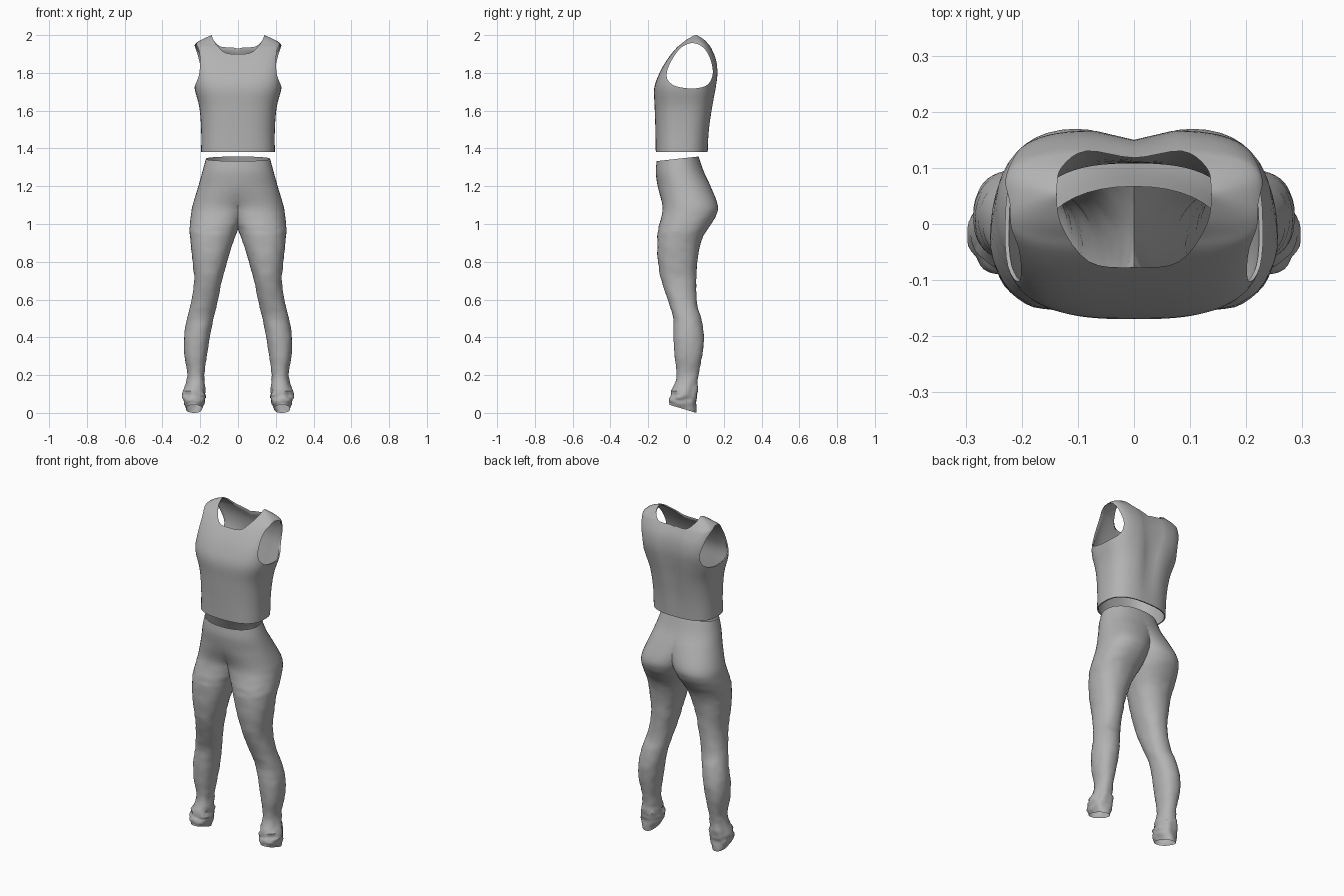
import bpy, bmesh, math
from mathutils import Vector, noise

if "Cube" in bpy.data.objects:
    bpy.data.objects.remove(bpy.data.objects["Cube"])

fabric = bpy.data.materials.new("grey fabric")
fabric.use_nodes = True
GREY = (0.45, 0.45, 0.45, 1)
fabric.diffuse_color = GREY
fabric.node_tree.nodes["Principled BSDF"].inputs["Base Color"].default_value = GREY


def smooth_path(rows, steps, closed=False):
    """Catmull-Rom resampling of a list of equal-length tuples."""
    n, out = len(rows), []
    pick = (lambda i: rows[i % n]) if closed else (lambda i: rows[min(max(i, 0), n - 1)])
    for i in range(n if closed else n - 1):
        for s in range(steps):
            t = s / steps
            out.append([0.5 * (2 * b + (c - a) * t + (2 * a - 5 * b + 4 * c - d) * t * t
                               + (3 * b - a - 3 * c + d) * t ** 3)
                        for a, b, c, d in zip(pick(i - 1), pick(i), pick(i + 1), pick(i + 2))])
    if not closed:
        out.append(list(rows[-1]))
    return out


def power(v, e):
    return math.copysign(abs(v) ** (2 / e), v)


def loft(rings):
    """Open tube through rings of points, listed from low to high."""
    bm = bmesh.new()
    loops = [[bm.verts.new(p) for p in ring] for ring in rings]
    for low, high in zip(loops, loops[1:]):
        for i in range(len(low)):
            j = (i + 1) % len(low)
            bm.faces.new((low[i], low[j], high[j], high[i]))
    return bm


def make_object(name, bm):
    mesh = bpy.data.meshes.new(name)
    bm.to_mesh(mesh)
    bm.free()
    mesh.materials.append(fabric)
    ob = bpy.data.objects.new(name, mesh)
    bpy.context.collection.objects.link(ob)
    return ob


def activate(ob):
    bpy.ops.object.select_all(action="DESELECT")
    ob.select_set(True)
    bpy.context.view_layer.objects.active = ob


def apply_modifier(ob, kind, **settings):
    mod = ob.modifiers.new(kind.lower(), kind)
    for key, value in settings.items():
        setattr(mod, key, value)
    activate(ob)
    bpy.ops.object.modifier_apply(modifier=mod.name)


def cut(ob, outline, place, start, end):
    """Cut a prism with the given outline out of an object."""
    bm = loft([[place(p, d) for p in outline] for d in (start, end)])
    bmesh.ops.holes_fill(bm, edges=[e for e in bm.edges if e.is_boundary], sides=0)
    bmesh.ops.recalc_face_normals(bm, faces=bm.faces)
    cutter = make_object("cutter", bm)
    cutter.hide_render = True
    apply_modifier(ob, "BOOLEAN", operation="DIFFERENCE", solver="EXACT", object=cutter)
    bpy.data.objects.remove(cutter)


# Sleeveless top: height, half width, front, back, squareness
TOP = [
    (1.38, .195, -.16, .115, 2.6), (1.50, .195, -.162, .125, 2.6),
    (1.62, .205, -.166, .143, 2.7), (1.72, .23, -.168, .16, 3),
    (1.80, .228, -.14, .168, 3.8), (1.87, .23, -.1, .16, 4),
    (1.93, .232, -.053, .135, 4), (1.955, .225, -.025, .118, 3.5),
    (1.98, .185, 0, .1, 2.6), (2.0, .138, .03, .075, 2.2),
]
rings = []
for z, w, front, back, e in smooth_path(TOP, 4):
    ring = []
    for k in range(64):
        a = math.tau * k / 64
        x = w * power(math.cos(a), e)
        y = (front + back) / 2 + (back - front) / 2 * power(math.sin(a), e)
        if math.sin(a) > 0:  # hollow along the spine
            y -= .018 * math.exp(-(x / .045) ** 2) * min(1, (z - 1.38) / .3)
        ring.append((x, y, z))
    rings.append(ring)
top = make_object("sleeveless_top", loft(rings))
apply_modifier(top, "SOLIDIFY", thickness=.007, offset=-1)

# Neckline and armholes
half_neck = [(.08, -.067), (.13, 0), (.137, .065), (.128, .102), (.085, .13)]
neck = [(0, -.077)] + half_neck + [(0, .118)] + [(-x, y) for x, y in reversed(half_neck)]
cut(top, smooth_path(neck, 4, True), lambda p, d: (p[0], p[1], d), 1.85, 2.1)
armhole = [(-.02, 1.722), (.05, 1.718), (.115, 1.738), (.142, 1.80), (.126, 1.88),
           (.09, 1.935), (.035, 1.958), (-.02, 1.938), (-.062, 1.89), (-.097, 1.82),
           (-.1, 1.77), (-.07, 1.737)]
for side in (1, -1):
    cut(top, smooth_path(armhole, 4, True), lambda p, d: (d, p[0], p[1]), .12 * side, .4 * side)

# Leggings, left half: height, inner side, outer side, front, back
LEG = [
    (0, .19, .275, -.088, .055), (.05, .175, .29, -.09, .055), (.1, .17, .29, -.075, .057),
    (.2, .178, .268, -.05, .065), (.3, .165, .283, -.06, .085), (.4, .15, .285, -.067, .095),
    (.5, .13, .27, -.067, .08), (.58, .11, .25, -.09, .058), (.7, .085, .232, -.13, .055),
    (.82, .052, .243, -.15, .062), (.92, .02, .253, -.152, .085), (.98, -.002, .255, -.145, .12),
    (1.04, -.02, .25, -.13, .157), (1.1, -.04, .24, -.125, .168), (1.2, -.1, .21, -.15, .13),
    (1.28, -.16, .188, -.16, .092), (1.35, -.17, .17, -.155, .067),
]
rings = []
for z, inner, outer, front, back in smooth_path(LEG, 5):
    ring = []
    # Cloth wrinkles: strong at the ankle, faint on the leg, none at the waist
    crumple = .003 * min(1, max(0, (1.15 - z) / .2)) + .011 * max(0, 1 - abs(z - .11) / .11)
    for k in range(40):
        a = math.tau * k / 40
        c, s = math.cos(a), math.sin(a)
        # The cleft is deeper at the back than at the front
        side = max(2 * inner, -outer) if s < 0 and inner < 0 else inner
        x = (side + outer) / 2 + (outer - side) / 2 * power(c, 2.2)
        y = (front + back) / 2 + (back - front) / 2 * power(s, 2.2)
        bump = crumple * noise.noise(Vector((x * 22, y * 22, z * 38)))
        # Slanted ankle hem and waistband
        tilt = .3 * (.055 - y) * max(0, 1 - z / .1) + 1.1 * y * max(0, z - 1.25)
        ring.append((x + bump * c, y + bump * s, z + tilt))
    rings.append(ring)
bm = loft(rings)
bmesh.ops.bisect_plane(bm, geom=bm.verts[:] + bm.edges[:] + bm.faces[:], dist=1e-5,
                       plane_co=(0, 0, 0), plane_no=(1, 0, 0), clear_inner=True)
leggings = make_object("leggings", bm)
apply_modifier(leggings, "MIRROR", merge_threshold=.001)

for ob in (top, leggings):
    activate(ob)
    bpy.ops.object.shade_smooth_by_angle(angle=math.radians(40))
